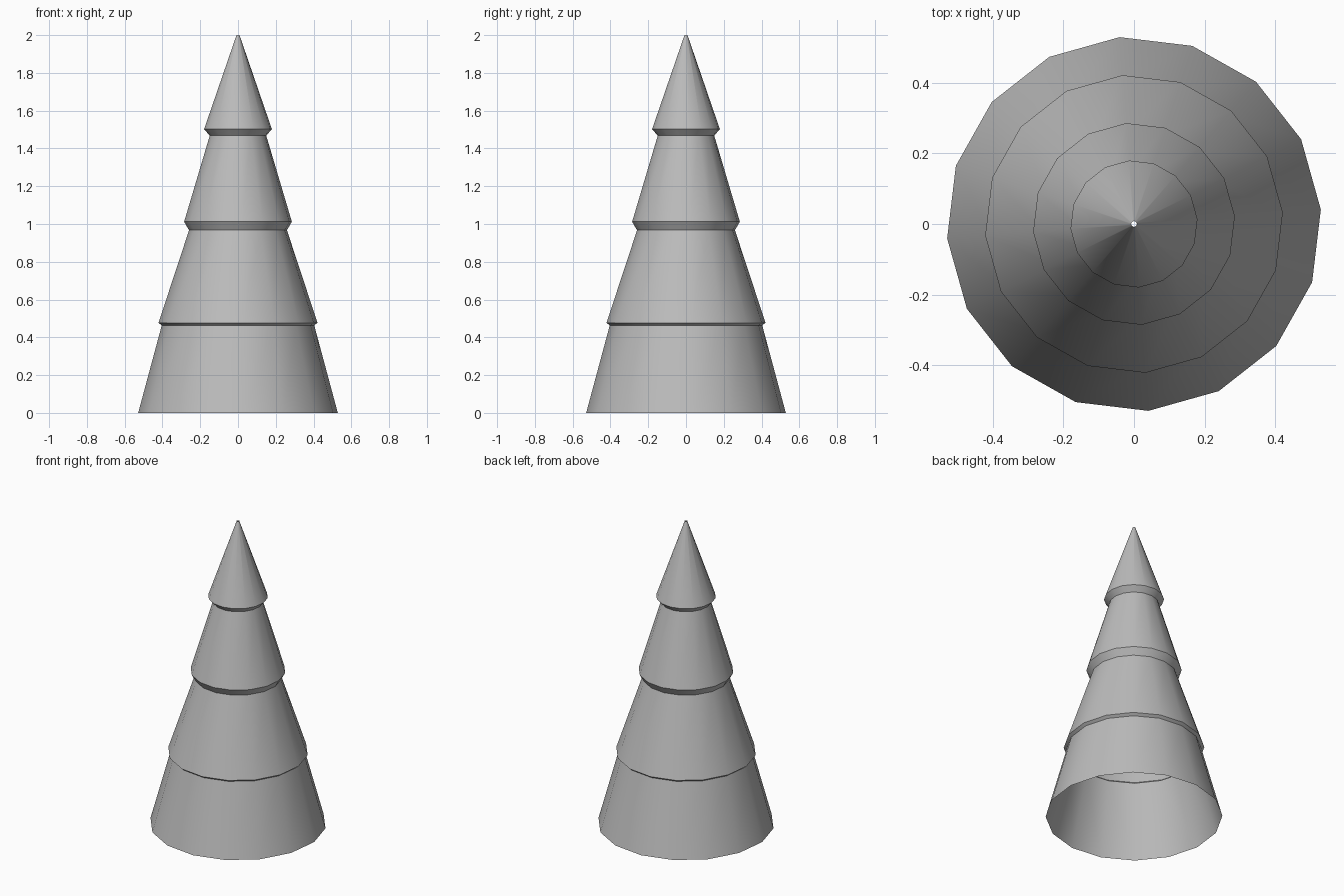
import bpy
import bmesh
import math

if "Cube" in bpy.data.objects:
    bpy.data.objects.remove(bpy.data.objects["Cube"])

SIDES = 16
TURN = math.radians(4.4)

# (radius, height) outline from the open base to the tiny open tip
PROFILE = [
    (0.53, 0.0), (0.405, 0.463),
    (0.422, 0.477), (0.26, 0.967),
    (0.286, 1.012), (0.15, 1.468),
    (0.18, 1.502), (0.008, 2.0),
]

# Tiered cone: one hollow shell, lathed ring by ring
bm = bmesh.new()
rings = []
for r, z in PROFILE:
    rings.append([bm.verts.new((r * math.cos(TURN + math.tau * i / SIDES),
                                r * math.sin(TURN + math.tau * i / SIDES), z))
                  for i in range(SIDES)])
for low, high in zip(rings, rings[1:]):
    for i in range(SIDES):
        j = (i + 1) % SIDES
        bm.faces.new((low[i], low[j], high[j], high[i]))

mesh = bpy.data.meshes.new("tiered_cone")
bm.to_mesh(mesh)
bm.free()
tree = bpy.data.objects.new("tiered_cone", mesh)
bpy.context.collection.objects.link(tree)

# Plain grey
grey = bpy.data.materials.new("plain grey")
grey.diffuse_color = (0.5, 0.5, 0.5, 1.0)
grey.use_nodes = True
grey.node_tree.nodes["Principled BSDF"].inputs["Base Color"].default_value = grey.diffuse_color
mesh.materials.append(grey)

# Smooth round the cone, sharp at the tier lips
bpy.context.view_layer.objects.active = tree
tree.select_set(True)
bpy.ops.object.shade_smooth_by_angle(angle=math.radians(35))
